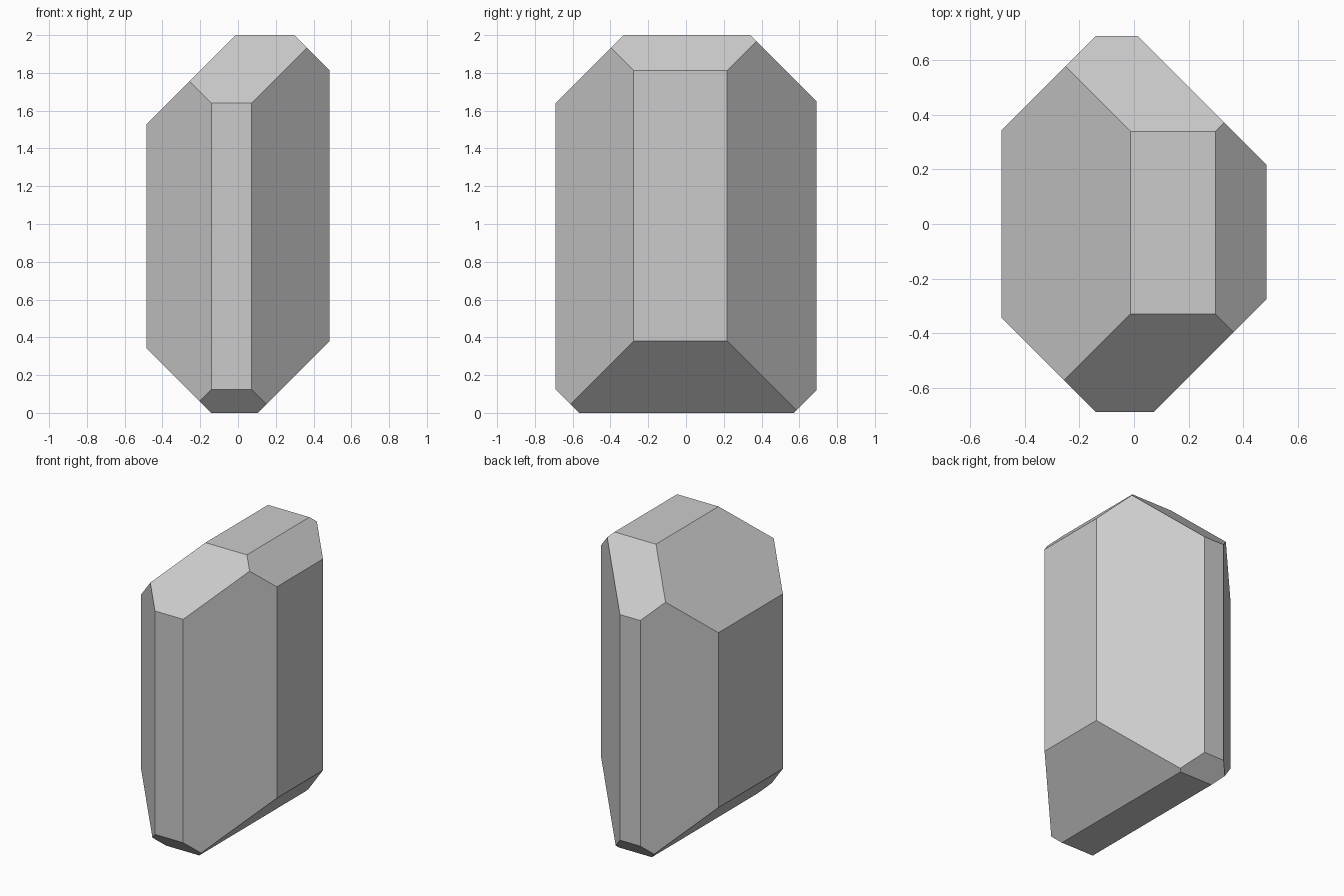
import bpy, bmesh
from mathutils import Vector

if "Cube" in bpy.data.objects:
    bpy.data.objects.remove(bpy.data.objects["Cube"])

HALF_X, HALF_Y, HEIGHT = 0.485, 0.69, 2.0

# Start from the bounding block
bm = bmesh.new()
bmesh.ops.create_cube(bm, size=1.0)
for v in bm.verts:
    v.co = Vector((v.co.x * 2 * HALF_X, v.co.y * 2 * HALF_Y, (v.co.z + 0.5) * HEIGHT))

# 45 degree chamfers: direction and limit of direction . point
chamfers = [
    # upright edges
    ((1, 1, 0), 0.703), ((-1, 1, 0), 0.83), ((1, -1, 0), 0.762), ((-1, -1, 0), 0.83),
    # left and right edges, top then bottom
    ((1, 0, 1), 2.298), ((-1, 0, 1), 2.013), ((1, 0, -1), 0.105), ((-1, 0, -1), 0.143),
    # back and front edges, top then bottom
    ((0, 1, 1), 2.34), ((0, -1, 1), 2.33), ((0, 1, -1), 0.57), ((0, -1, -1), 0.565),
]


def slice_off(direction, limit):
    """Cut away everything beyond the plane and cap the opening."""
    n = Vector(direction)
    bmesh.ops.bisect_plane(
        bm, geom=bm.verts[:] + bm.edges[:] + bm.faces[:], dist=1e-5,
        plane_co=n * limit / n.length_squared, plane_no=n, clear_outer=True)
    rim = [e for e in bm.edges if e.is_boundary]
    if rim:
        bmesh.ops.contextual_create(bm, geom=rim)


for direction, limit in chamfers:
    slice_off(direction, limit)

bmesh.ops.recalc_face_normals(bm, faces=bm.faces[:])
mesh = bpy.data.meshes.new("faceted_block")
bm.to_mesh(mesh)
bm.free()
block = bpy.data.objects.new("faceted_block", mesh)
bpy.context.collection.objects.link(block)
